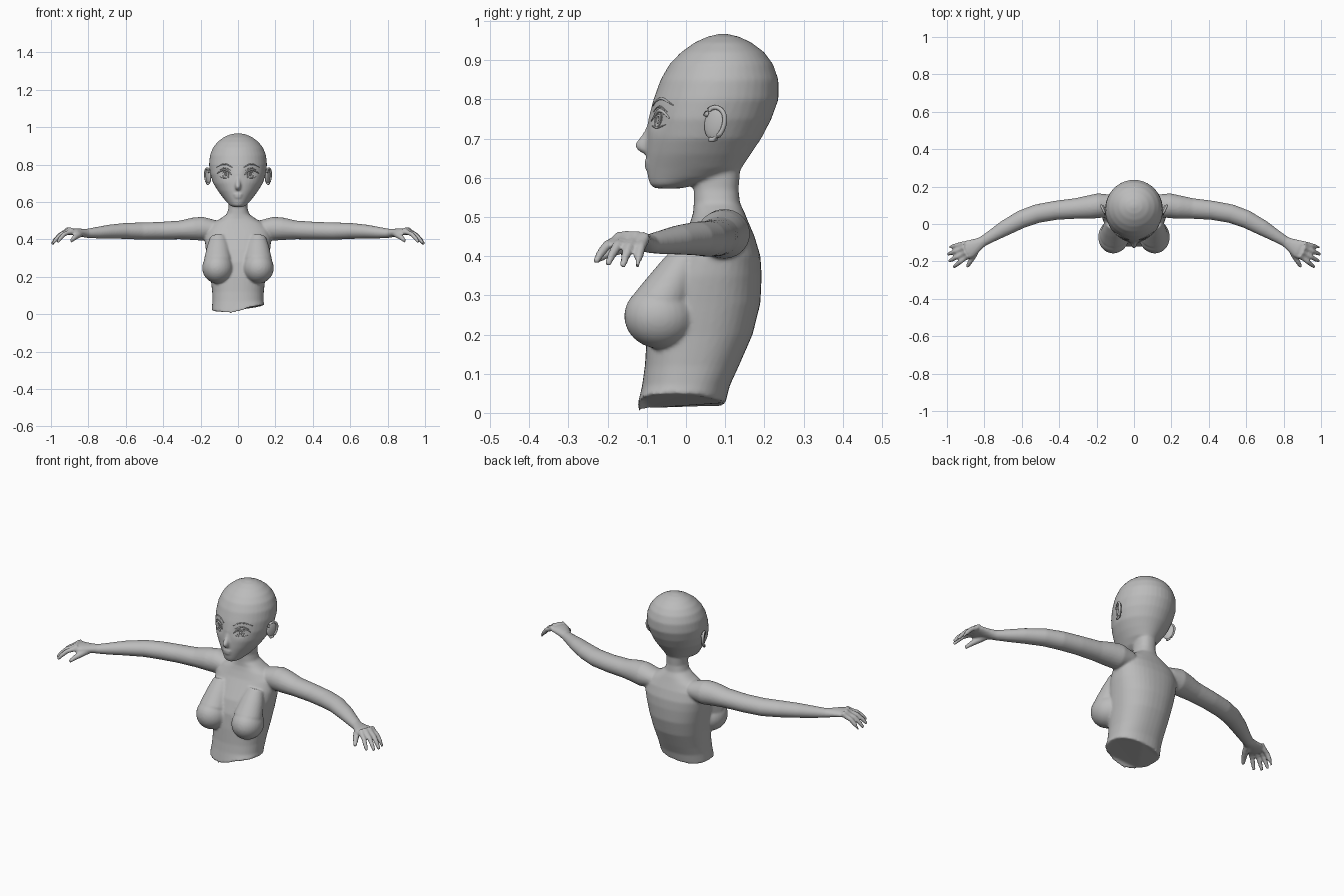
import bpy, bmesh, math
from mathutils import Vector, Matrix

grey = bpy.data.materials.new("plain_grey")
grey.diffuse_color = (0.5, 0.5, 0.5, 1)
TAU = 2 * math.pi


def finish(bm, name):
    bmesh.ops.recalc_face_normals(bm, faces=bm.faces)
    me = bpy.data.meshes.new(name)
    bm.to_mesh(me)
    bm.free()
    me.materials.append(grey)
    me.shade_smooth()
    ob = bpy.data.objects.new(name, me)
    bpy.context.collection.objects.link(ob)
    return ob


def skin(bm, rings, closed=False):
    """Bridge rings of points and cap the ends."""
    vs = [[bm.verts.new(p) for p in r] for r in rings]
    n = len(vs[0])
    pairs = list(zip(vs, vs[1:])) + ([(vs[-1], vs[0])] if closed else [])
    faces = []
    for a, b in pairs:
        for i in range(n):
            j = (i + 1) % n
            faces.append(bm.faces.new((a[i], a[j], b[j], b[i])))
    if not closed:
        faces += [bm.faces.new(vs[0]), bm.faces.new(vs[-1])]
    bmesh.ops.recalc_face_normals(bm, faces=faces)


def stack(bm, rows, power=2.0, rim=None, n=40):
    """Loft of level ovals: (z, half width, front y, back y)."""
    rings = []
    for k, (z, w, f, b) in enumerate(rows):
        ring = []
        for i in range(n):
            c, s = math.cos(TAU * i / n), math.sin(TAU * i / n)
            x = w * math.copysign(abs(c) ** (2 / power), c)
            y = (f + b) / 2 + (b - f) / 2 * math.copysign(abs(s) ** (2 / power), s)
            ring.append((x, y, rim(x, y) if rim and k == 0 else z))
        rings.append(ring)
    skin(bm, rings)


def tube(bm, pts, n=16, closed=False):
    """Tube along (x, y, z, side radius, upright radius)."""
    rings, m = [], len(pts)
    for k, (x, y, z, rh, rv) in enumerate(pts):
        a = pts[(k - 1) % m if closed else max(k - 1, 0)]
        b = pts[(k + 1) % m if closed else min(k + 1, m - 1)]
        t = (Vector(b[:3]) - Vector(a[:3])).normalized()
        ref = Vector((0, 1, 0)) if closed or abs(t.z) > 0.8 else Vector((0, 0, 1))
        side = t.cross(ref).normalized()
        up = side.cross(t)
        rings.append([Vector((x, y, z)) + side * rh * math.cos(TAU * i / n)
                      + up * rv * math.sin(TAU * i / n) for i in range(n)])
    skin(bm, rings, closed)


def ball(bm, centre, radii, turn=0.0):
    m = Matrix.Translation(centre) @ Matrix.Rotation(turn, 4, 'Z') @ Matrix.Diagonal((*radii, 1))
    bmesh.ops.create_uvsphere(bm, u_segments=28, v_segments=18, radius=1, matrix=m)


bm = bmesh.new()

# torso and neck, with an uneven lower rim
stack(bm, [(0.03, 0.14, -0.125, 0.10), (0.07, 0.137, -0.112, 0.112), (0.12, 0.138, -0.105, 0.135),
           (0.20, 0.147, -0.10, 0.17), (0.28, 0.16, -0.09, 0.19), (0.35, 0.173, -0.065, 0.193),
           (0.40, 0.178, -0.035, 0.19), (0.45, 0.172, -0.005, 0.175), (0.485, 0.14, 0.01, 0.16),
           (0.51, 0.095, 0.018, 0.15), (0.535, 0.06, 0.02, 0.138), (0.57, 0.05, 0.02, 0.134),
           (0.64, 0.05, 0.02, 0.14)], power=2.3,
      rim=lambda x, y: (0.035 - 0.03 * max(0, -y / 0.12) * max(0, 1 - abs(x + 0.04) / 0.13)
                        + 0.10 * x - 0.012 * max(0, y / 0.1)))

# head
stack(bm, [(0.573, 0.025, -0.08, -0.01), (0.583, 0.045, -0.092, 0.03), (0.60, 0.062, -0.097, 0.10),
           (0.625, 0.082, -0.10, 0.142), (0.66, 0.108, -0.101, 0.165), (0.70, 0.133, -0.10, 0.192),
           (0.75, 0.149, -0.096, 0.218), (0.80, 0.155, -0.083, 0.236), (0.85, 0.15, -0.065, 0.236),
           (0.89, 0.134, -0.042, 0.222), (0.92, 0.11, -0.013, 0.20), (0.945, 0.078, 0.022, 0.167),
           (0.96, 0.045, 0.055, 0.135), (0.967, 0.012, 0.085, 0.105)])

# nose and lips
tube(bm, [(0, -0.085, 0.75, 0.008, 0.008), (0, -0.096, 0.715, 0.011, 0.011),
          (0, -0.110, 0.688, 0.015, 0.015), (0, -0.113, 0.676, 0.015, 0.013),
          (0, -0.096, 0.664, 0.010, 0.008)])
ball(bm, (0, -0.119, 0.683), (0.010, 0.013, 0.010))
ball(bm, (0, -0.098, 0.640), (0.024, 0.009, 0.007))
ball(bm, (0, -0.097, 0.626), (0.019, 0.009, 0.007))

for s in (-1, 1):
    # chest
    ball(bm, (s * 0.108, -0.066, 0.247), (0.083, 0.092, 0.083), s * 0.2)
    tube(bm, [(s * 0.105, 0.01, 0.41, 0.045, 0.04), (s * 0.105, -0.02, 0.355, 0.062, 0.055),
              (s * 0.107, -0.06, 0.29, 0.075, 0.07), (s * 0.107, -0.06, 0.24, 0.07, 0.07)], 24)
    # arm, wrist and palm
    arm = [(0.07, 0.095, 0.455, 0.045, 0.035), (0.13, 0.098, 0.455, 0.06, 0.05),
           (0.19, 0.098, 0.457, 0.066, 0.064), (0.24, 0.09, 0.456, 0.063, 0.06),
           (0.31, 0.083, 0.45, 0.055, 0.05), (0.42, 0.073, 0.446, 0.051, 0.047),
           (0.52, 0.055, 0.444, 0.05, 0.046), (0.60, 0.026, 0.445, 0.048, 0.043),
           (0.69, -0.022, 0.441, 0.042, 0.037), (0.76, -0.064, 0.435, 0.033, 0.030),
           (0.81, -0.094, 0.432, 0.028, 0.024), (0.84, -0.112, 0.436, 0.036, 0.021),
           (0.88, -0.133, 0.441, 0.049, 0.019), (0.915, -0.150, 0.437, 0.049, 0.015)]
    tube(bm, [(s * p[0], *p[1:]) for p in arm], 24)
    # four fingers: knuckle to tip
    for base, tip in (((0.925, -0.108, 0.436), (0.990, -0.125, 0.373)),
                      ((0.925, -0.134, 0.439), (0.995, -0.162, 0.373)),
                      ((0.917, -0.160, 0.440), (0.990, -0.200, 0.378)),
                      ((0.903, -0.182, 0.438), (0.965, -0.231, 0.384))):
        a, b = Vector(base), Vector(tip)
        path = [(a - (b - a) * 0.3, 0.013), (a, 0.013), (a.lerp(b, 0.4) + Vector((0, 0, 0.012)), 0.0125),
                (a.lerp(b, 0.75) + Vector((0, 0, 0.008)), 0.0115), (b, 0.008)]
        tube(bm, [(s * p.x, p.y, p.z, r, r) for p, r in path], 12)
    # thumb
    tube(bm, [(s * x, y, z, r, r) for x, y, z, r in
              ((0.835, -0.125, 0.432, 0.016), (0.855, -0.165, 0.422, 0.017),
               (0.875, -0.200, 0.408, 0.014), (0.893, -0.230, 0.390, 0.009))], 12)

# fuse everything into one smooth surface
body = finish(bm, "body")
rem = body.modifiers.new("fuse", 'REMESH')
rem.mode = 'VOXEL'
rem.voxel_size = 0.006
rem.use_smooth_shade = True
smo = body.modifiers.new("soften", 'SMOOTH')
smo.factor = 0.5
smo.iterations = 5
bpy.context.view_layer.update()
fused = bpy.data.meshes.new_from_object(body.evaluated_get(bpy.context.evaluated_depsgraph_get()))
body.modifiers.clear()
body.data = fused
fused.materials.clear()
fused.materials.append(grey)

# shallow eye sockets
for v in fused.vertices:
    if v.co.y < 0.02 and v.co.z > 0.66:
        d = ((abs(v.co.x) - 0.066) / 0.032) ** 2 + ((v.co.z - 0.75) / 0.022) ** 2
        v.co.y += 0.010 * math.exp(-d)
fused.shade_smooth()
fused.update()
bpy.context.view_layer.update()


def on_face(x, z, r):
    hit, loc, _, _ = body.ray_cast(Vector((x, -1, z)), Vector((0, 1, 0)))
    return (x, loc.y if hit else -0.08, z, r, r)


def strip(name, s, x0, x1, z0, z1, rise, r):
    """Tapered arched strip lying on the face."""
    bm = bmesh.new()
    pts = []
    for i in range(11):
        t = i / 10
        pts.append(on_face(s * (x0 + (x1 - x0) * t), z0 + (z1 - z0) * t + rise * math.sin(math.pi * t),
                           r * (0.35 + 0.65 * math.sin(math.pi * t))))
    tube(bm, pts, 8)
    finish(bm, name)


for s, side in ((-1, "right"), (1, "left")):
    # brow, lid crease and lashes
    strip(side + "_brow", s, 0.028, 0.115, 0.783, 0.785, 0.018, 0.0035)
    strip(side + "_lid_crease", s, 0.040, 0.102, 0.768, 0.768, 0.014, 0.002)
    strip(side + "_upper_lash", s, 0.034, 0.110, 0.745, 0.752, 0.023, 0.005)
    strip(side + "_lower_lash", s, 0.045, 0.100, 0.732, 0.736, -0.006, 0.0025)
    # iris outline and pupil
    for name, w, h, r in (("_iris", 0.016, 0.021, 0.002), ("_pupil", 0.006, 0.009, 0.003)):
        bm = bmesh.new()
        tube(bm, [on_face(s * 0.066 + w * math.cos(TAU * i / 20), 0.75 + h * math.sin(TAU * i / 20), r)
                  for i in range(20)], 8, closed=True)
        finish(bm, side + name)
    # ear with a raised rim
    bm = bmesh.new()
    ball(bm, (0, 0, 0), (0.010, 0.029, 0.042))
    tube(bm, [(s * 0.006, 0.028 * math.cos(a) * (1 + 0.15 * math.sin(a)), 0.042 * math.sin(a), 0.006, 0.006)
              for a in (math.radians(-100 + 260 * i / 18) for i in range(19))], 10)
    ear = finish(bm, side + "_ear")
    ear.location = (s * 0.158, 0.074, 0.738)
    ear.rotation_euler = (math.radians(-12), 0, -s * math.radians(24))
